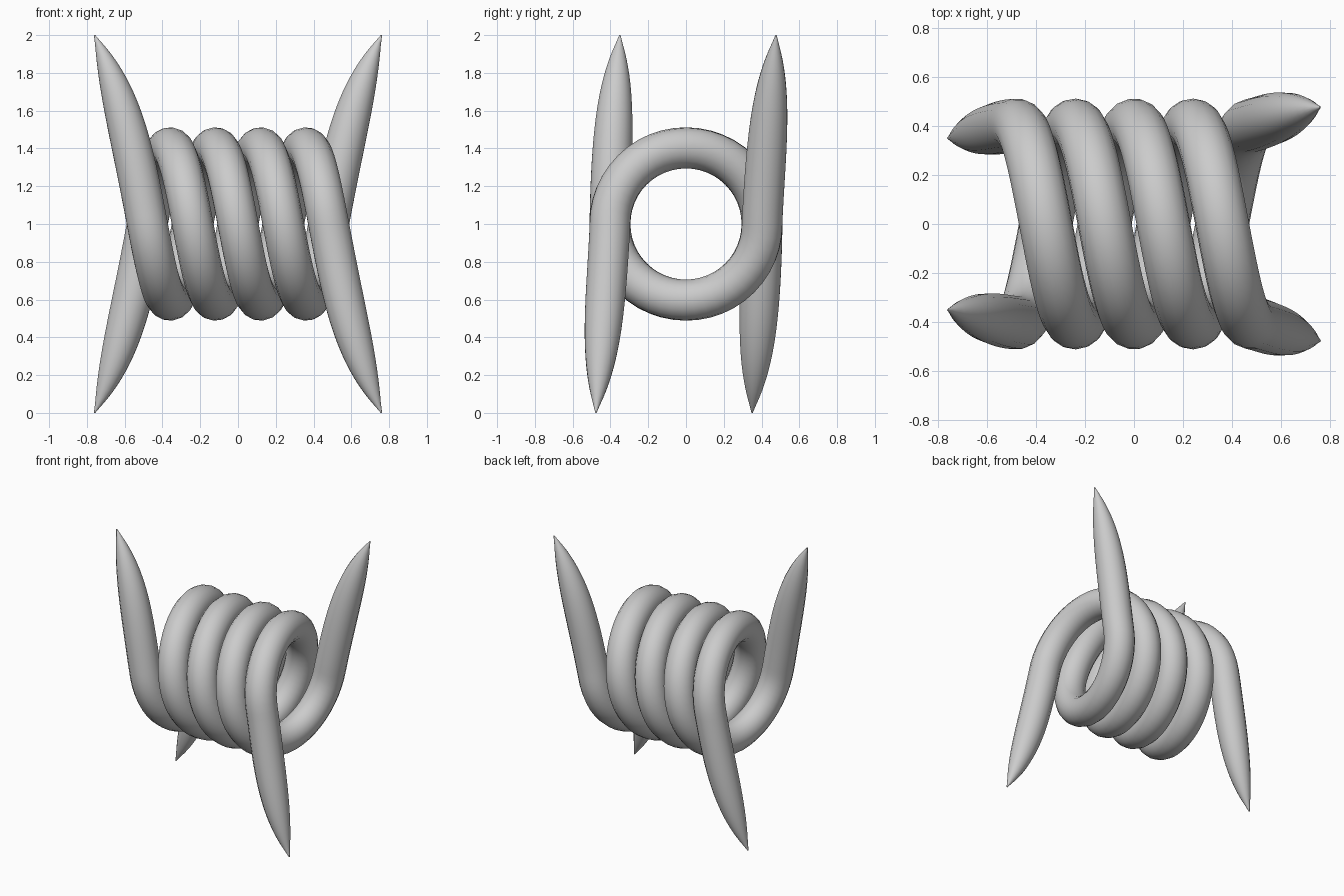
import bpy
from math import sin, cos, pi

if "Cube" in bpy.data.objects:
    bpy.data.objects.remove(bpy.data.objects["Cube"])

COIL_R, WIRE_R, HALF, TURNS = 0.403, 0.109, 0.48, 2
LEG_STEPS, COIL_STEPS = 24, 48


def leg(d, side, y_shift, power):
    """Point on a sharpened end: d = 0 at the coil, 1 at the tip."""
    x = side * (HALF + 0.19 * d + 0.09 * d ** 3)
    y = -(COIL_R + y_shift * d ** power)
    return (x, y, -side * d), max(1 - d ** 4, 0.03)


def wire_path():
    pts = []
    # upper left pointed end, coming down
    for i in range(LEG_STEPS, 0, -1):
        pts.append(leg(i / LEG_STEPS, -1, -0.053, 1.5))
    # coil around the x axis
    n = COIL_STEPS * TURNS
    for i in range(n + 1):
        a = 2 * pi * TURNS * i / n
        pts.append(((-HALF + 2 * HALF * i / n, -COIL_R * cos(a), -COIL_R * sin(a)), 1))
    # lower right pointed end
    for i in range(1, LEG_STEPS + 1):
        pts.append(leg(i / LEG_STEPS, 1, 0.074, 1.2))
    return pts


def make_wire(name, s):
    """s = 1 or -1; -1 is turned half a turn about the x axis."""
    cu = bpy.data.curves.new(name, 'CURVE')
    cu.dimensions = '3D'
    cu.bevel_depth = WIRE_R
    cu.bevel_resolution = 6
    cu.use_fill_caps = True
    sp = cu.splines.new('POLY')
    pts = wire_path()
    sp.points.add(len(pts) - 1)
    for p, ((x, y, z), r) in zip(sp.points, pts):
        p.co = (x, s * y, 1 + s * z, 1)
        p.radius = r
    sp.use_smooth = True
    ob = bpy.data.objects.new(name, cu)
    bpy.context.collection.objects.link(ob)
    bpy.ops.object.select_all(action='DESELECT')
    ob.select_set(True)
    bpy.context.view_layer.objects.active = ob
    bpy.ops.object.convert(target='MESH')
    bpy.ops.object.shade_smooth()


# two interleaved barb wires
make_wire("front_barb_wire", 1)
make_wire("back_barb_wire", -1)
